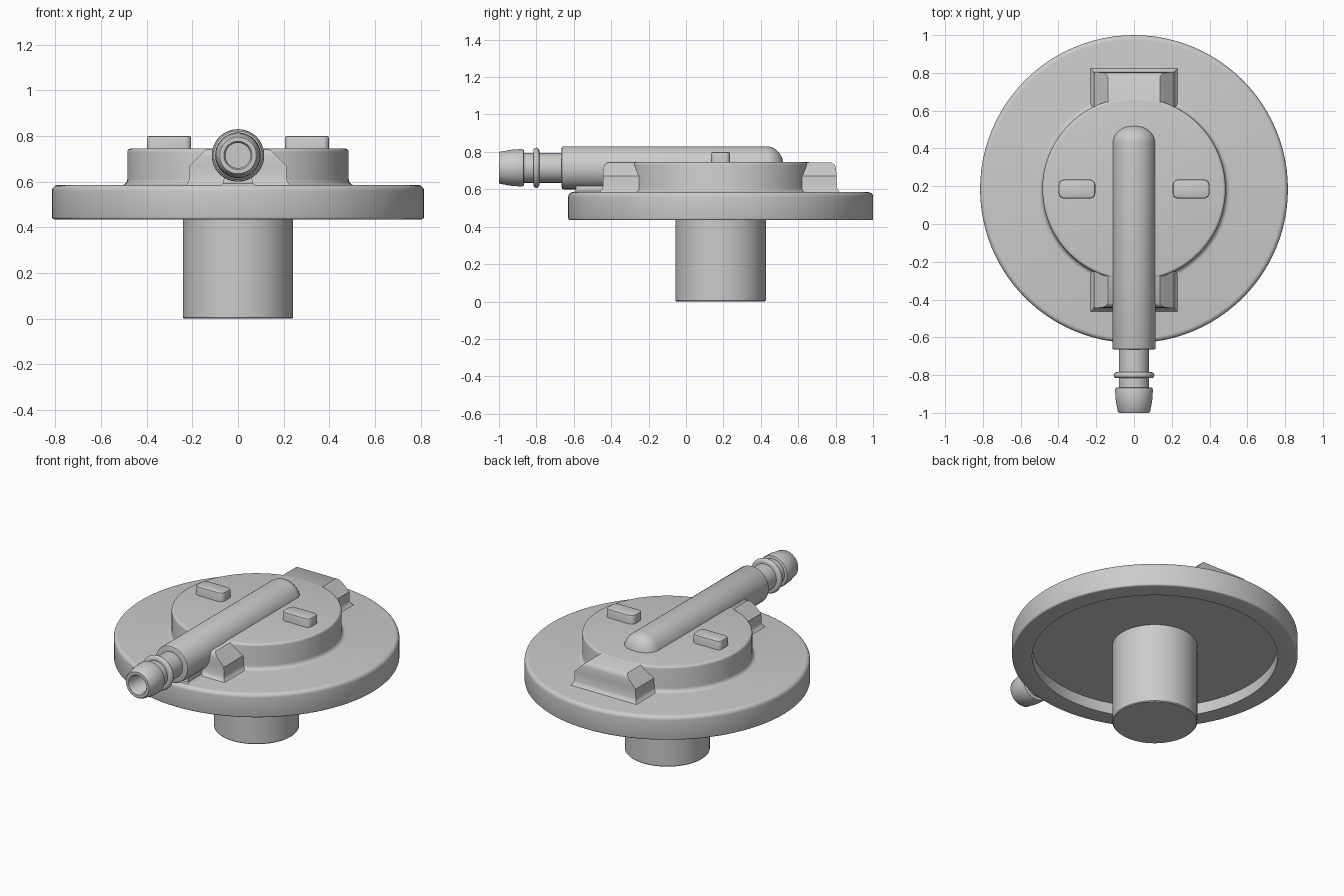
import bpy, bmesh
from math import sin, cos, pi, radians, sqrt

if "Cube" in bpy.data.objects:
    bpy.data.objects.remove(bpy.data.objects["Cube"])

CY = 0.185   # centre of the round body in y
ZP = 0.715   # height of the pipe axis


def finish(bm, name, bevel=0):
    bmesh.ops.remove_doubles(bm, verts=bm.verts, dist=1e-5)
    bmesh.ops.recalc_face_normals(bm, faces=bm.faces)
    me = bpy.data.meshes.new(name)
    bm.to_mesh(me)
    bm.free()
    ob = bpy.data.objects.new(name, me)
    bpy.context.collection.objects.link(ob)
    bpy.ops.object.select_all(action='DESELECT')
    ob.select_set(True)
    bpy.context.view_layer.objects.active = ob
    bpy.ops.object.shade_smooth_by_angle(angle=radians(35))
    if bevel:
        m = ob.modifiers.new("bevel", 'BEVEL')
        m.width, m.segments, m.limit_method = bevel, 3, 'ANGLE'
    return ob


def loft(name, rings, closed_ends=True, bevel=0):
    bm = bmesh.new()
    loops = [[bm.verts.new(p) for p in ring] for ring in rings]
    n = len(loops[0])
    for a, b in zip(loops, loops[1:]):
        for i in range(n):
            j = (i + 1) % n
            bm.faces.new((a[i], a[j], b[j], b[i]))
    if closed_ends:
        bm.faces.new(loops[0])
        bm.faces.new(loops[-1])
    return finish(bm, name, bevel)


def lathe(name, profile, place, n=96):
    """Revolve (radius, height) points; place maps them into the scene."""
    rings = [[place(r * cos(2 * pi * i / n), r * sin(2 * pi * i / n), h)
              for i in range(n)] for r, h in profile]
    return loft(name, rings, closed_ends=False)


def arc(cr, ch, rad, a0, a1, steps=5):
    return [(cr + rad * cos(radians(a0 + (a1 - a0) * i / steps)),
             ch + rad * sin(radians(a0 + (a1 - a0) * i / steps)))
            for i in range(steps + 1)]


def upright(x, y, h):
    return (x, CY + y, h)


def along_pipe(x, z, h):
    return (x, h, ZP + z)


# Flange with underside recess and raised round hub
lathe("flange_and_hub",
      [(0, .505), (.70, .505), (.70, .435)]
      + arc(.805, .445, .01, -90, 0, 3)
      + arc(.79, .56, .025, 0, 90)
      + arc(.51, .61, .025, 270, 180)
      + arc(.47, .73, .015, 0, 90, 4)
      + [(0, .745)], upright)

# Solid stem below
lathe("stem", [(0, 0), (.237, 0), (.242, .005), (.242, .52), (0, .52)], upright)

# Hose pipe: bore, barb, neck, collar ring, body, domed end
dome = [(.115 * sqrt(max(0, 1 - (i / 8) ** 2)), .43 + .095 * i / 8) for i in range(9)]
lathe("hose_pipe",
      [(0, -.70), (.055, -.70), (.055, -.99), (.062, -1.0), (.08, -1.0), (.086, -.993),
       (.097, -.93), (.10, -.88), (.097, -.868), (.09, -.865), (.08, -.865), (.08, -.815)]
      + [(.092 + .016 * sin(pi * i / 6), -.80 - .016 * cos(pi * i / 6)) for i in range(7)]
      + [(.08, -.784), (.08, -.665), (.105, -.665), (.112, -.662), (.115, -.655)]
      + dome, along_pipe, 64)


# Chamfered tabs at back and front, with flared base fillets
def tab(name, end, inner, side):
    levels = [(.580, .235, .022), (.588, .226, .014), (.600, .217, .005),
              (.612, .214, 0), (.67, .212, 0), (.715, .167, -.003),
              (.732, .150, -.010), (.742, .138, -.025)]
    rings = []
    for z, w, out in levels:
        y = end + side * out
        rings.append([(-w, y, z), (w, y, z), (w, inner, z), (-w, inner, z)])
    loft(name, rings)


tab("back_tab", .805, .45, 1)
tab("front_tab", -.445, -.10, -1)

# Thin web joining the pipe to the flange
loft("pipe_web", [[(-w, y, z), (w, y, z), (w, -.3, z), (-w, -.3, z)]
                  for z, w, y in ((.58, .085, -.605), (.592, .065, -.592), (.625, .06, -.585))])


# Two rounded locating bumps on the hub
def rounded_rect(cx, cy, hx, hy, r, z):
    pts = []
    for sx, sy, a in ((1, 1, 0), (-1, 1, 90), (-1, -1, 180), (1, -1, 270)):
        pts += [(x, y, z) for x, y in
                arc(cx + sx * (hx - r), cy + sy * (hy - r), r, a, a + 90)]
    return pts


for label, s in (("left", -1), ("right", 1)):
    loft(label + "_bump",
         [rounded_rect(s * .302, CY, .097 - d, .050 - d, .028 - d, z)
          for z, d in ((.73, 0), (.79, 0), (.797, .003), (.80, .01))])
